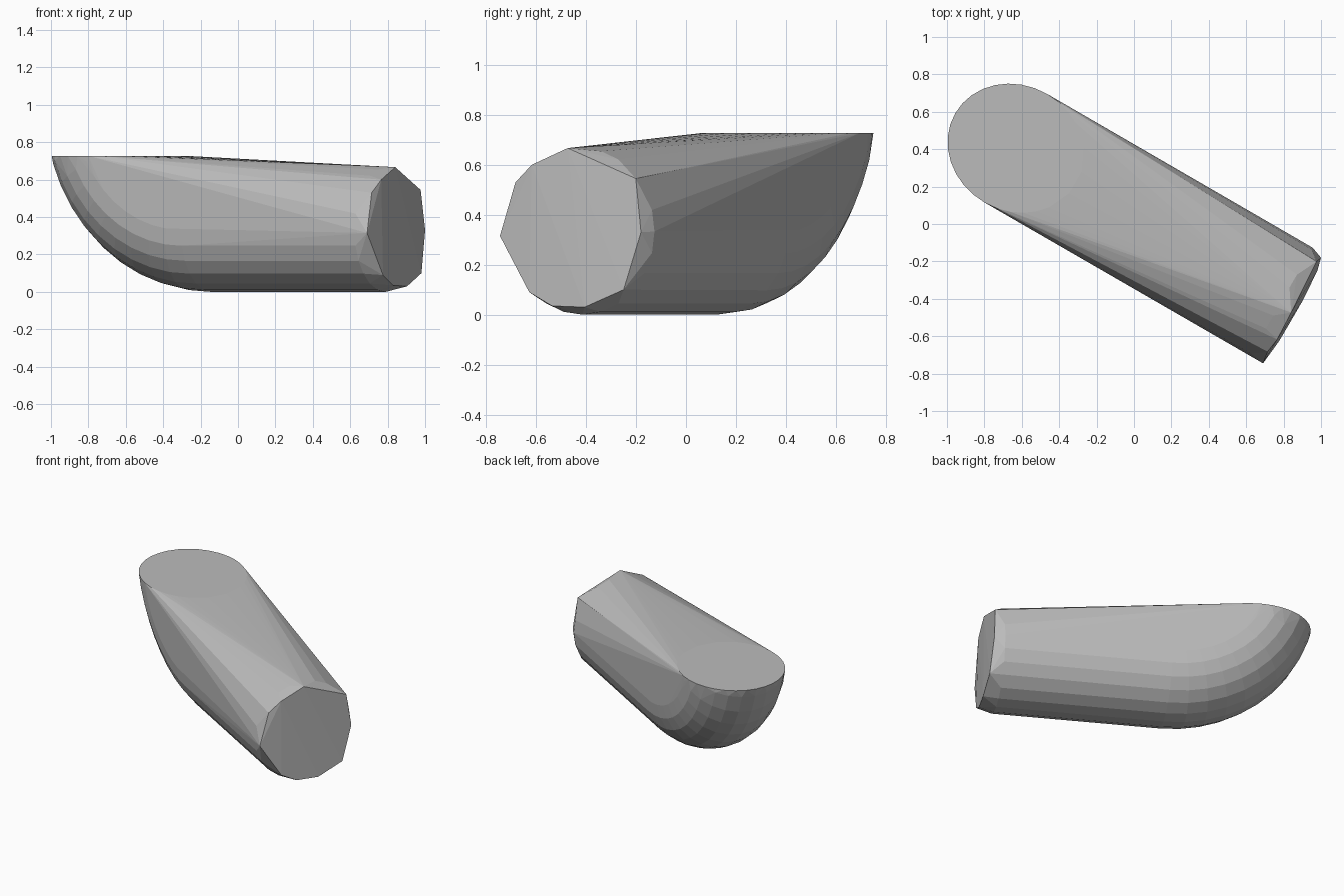
import bpy, bmesh
from math import sin, cos, pi, radians
from mathutils import Matrix, Vector

old = bpy.data.objects.get("Cube")
if old:
    bpy.data.objects.remove(old)

grey = bpy.data.materials.new("plain_grey")
grey.use_nodes = True
colour = (0.5, 0.5, 0.5, 1)
grey.diffuse_color = colour
grey.node_tree.nodes["Principled BSDF"].inputs["Base Color"].default_value = colour

RADIUS = 0.333      # pipe radius
BEND = 0.64         # bend radius of the centre line
SIDE = 0.035        # sideways offset of the pipe axis
START = -0.183      # where the bend begins along the axis
TOP = 0.727         # height of the flat mouth
SEGMENTS = 24


def ring(along, height, tilt):
    """Circle across the pipe, tilted to follow the bend."""
    points = []
    for i in range(SEGMENTS):
        a = 2 * pi * i / SEGMENTS
        up = RADIUS * cos(a)
        points.append(Vector((along + up * sin(tilt),
                              SIDE + RADIUS * sin(a),
                              height + up * cos(tilt))))
    return points


# Straight pipe end
points = ring(0.89, RADIUS, 0)

# Bend, trimmed at the mouth
for degrees in range(0, 73, 8):
    t = radians(degrees)
    bend = ring(START - BEND * sin(t), RADIUS + BEND * (1 - cos(t)), t)
    points += [p for p in bend if p.z < TOP - 0.01]

# Flat oval mouth
for i in range(32):
    a = 2 * pi * i / 32
    points.append(Vector((-0.75 + 0.374 * cos(a), SIDE + 0.335 * sin(a), TOP)))

# Uneven end cap: along, sideways, height
points += [Vector(p) for p in (
    (0.965, 0.01, 0.667), (0.972, -0.152, 0.60), (0.96, -0.234, 0.53),
    (0.97, -0.30, 0.315), (0.985, -0.156, 0.09), (0.986, -0.05, 0.035),
    (0.986, 0.10, 0.03), (0.974, 0.274, 0.10), (0.956, 0.344, 0.33),
    (0.946, 0.314, 0.545))]

# Wrap everything in one convex skin
bm = bmesh.new()
for p in points:
    bm.verts.new(p)
hull = bmesh.ops.convex_hull(bm, input=bm.verts)
loose = {g for g in hull["geom_interior"] + hull["geom_unused"]
         if isinstance(g, bmesh.types.BMVert)}
bmesh.ops.delete(bm, geom=list(loose), context="VERTS")
bmesh.ops.dissolve_limit(bm, angle_limit=radians(1), verts=bm.verts, edges=bm.edges)
bmesh.ops.recalc_face_normals(bm, faces=bm.faces)
bmesh.ops.transform(bm, matrix=Matrix.Rotation(radians(-30), 4, "Z"), verts=bm.verts)

mesh = bpy.data.meshes.new("elbow_shell")
bm.to_mesh(mesh)
bm.free()
mesh.materials.append(grey)
shell = bpy.data.objects.new("elbow_shell", mesh)
bpy.context.collection.objects.link(shell)
